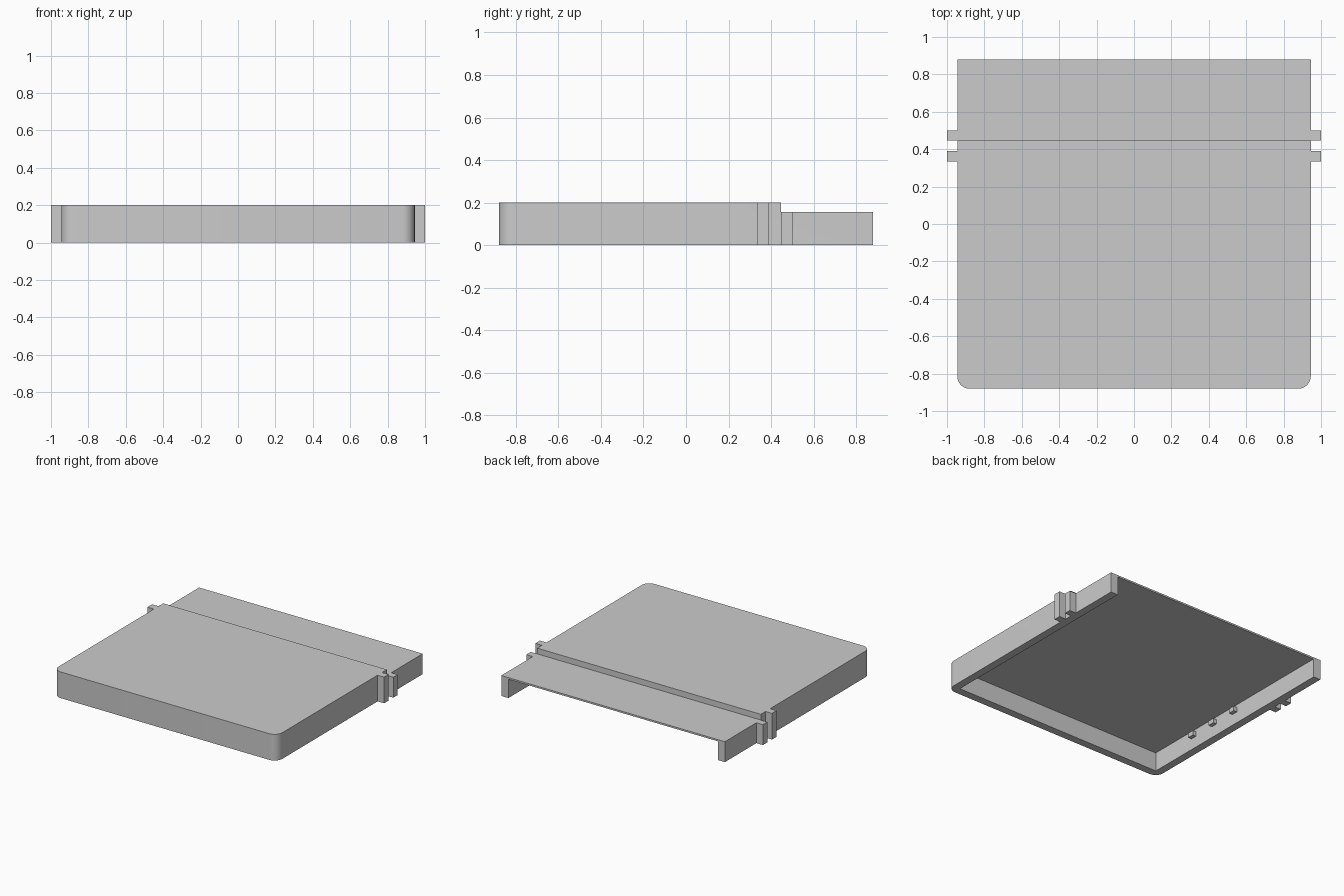
import bpy, bmesh, math

cube = bpy.data.objects.get("Cube")
if cube:
    bpy.data.objects.remove(cube, do_unlink=True)

# Single matte grey
grey = bpy.data.materials.new("matte_grey")
grey.use_nodes = True
colour = (0.6, 0.6, 0.6, 1)
grey.diffuse_color = colour
grey.node_tree.nodes["Principled BSDF"].inputs["Base Color"].default_value = colour

HALF_X, HALF_Y, HEIGHT = 0.945, 0.88, 0.2
WALL, CEILING, REAR_TOP, STEP_Y = 0.06, 0.143, 0.156, 0.447


def prism(name, outline, z0, z1):
    """Extrude a counter-clockwise outline between two heights."""
    bm = bmesh.new()
    base = bm.faces.new([bm.verts.new((x, y, z0)) for x, y in outline])
    top = bmesh.ops.extrude_face_region(bm, geom=[base])
    verts = [v for v in top["geom"] if isinstance(v, bmesh.types.BMVert)]
    bmesh.ops.translate(bm, verts=verts, vec=(0, 0, z1 - z0))
    bmesh.ops.recalc_face_normals(bm, faces=bm.faces)
    mesh = bpy.data.meshes.new(name)
    bm.to_mesh(mesh)
    bm.free()
    mesh.materials.append(grey)
    obj = bpy.data.objects.new(name, mesh)
    bpy.context.collection.objects.link(obj)
    return obj


def box(name, x0, x1, y0, y1, z0, z1):
    return prism(name, [(x0, y0), (x1, y0), (x1, y1), (x0, y1)], z0, z1)


def activate(obj):
    bpy.ops.object.select_all(action="DESELECT")
    obj.select_set(True)
    bpy.context.view_layer.objects.active = obj


def carve(obj, cutter):
    cutter.hide_render = True
    mod = obj.modifiers.new("carve", "BOOLEAN")
    mod.operation, mod.solver, mod.object = "DIFFERENCE", "EXACT", cutter
    activate(obj)
    bpy.ops.object.modifier_apply(modifier=mod.name)
    bpy.data.objects.remove(cutter, do_unlink=True)


# Tray cover with rounded front corners
radius, steps = 0.065, 8
outline = [(HALF_X, HALF_Y), (-HALF_X, HALF_Y)]
for side, start in ((-1, math.pi), (1, 1.5 * math.pi)):
    for i in range(steps + 1):
        a = start + i * math.pi / 2 / steps
        outline.append((side * (HALF_X - radius) + radius * math.cos(a),
                        radius - HALF_Y + radius * math.sin(a)))
cover = prism("cover_shell", outline, 0, HEIGHT)

# Lowered rear lip, and a cavity open below and at the back
carve(cover, box("rear_step_cutter", -2, 2, STEP_Y, 2, REAR_TOP, 1))
carve(cover, box("cavity_cutter", WALL - HALF_X, HALF_X - WALL,
                 WALL - HALF_Y, 2, -1, CEILING))
activate(cover)
bpy.ops.object.shade_smooth_by_angle(angle=math.radians(30))

# Side ribs and inner catches, repeated on both sides
for side, label in ((1, "left"), (-1, "right")):
    def side_box(name, inner, outer, *rest):
        x0, x1 = sorted((side * inner, side * outer))
        return box(f"{label}_{name}", x0, x1, *rest)

    side_box("front_rib", HALF_X - 0.005, 1, 0.335, 0.39, 0, HEIGHT)
    side_box("rear_rib", HALF_X - 0.005, 1, STEP_Y, 0.5, 0, REAR_TOP)
    inside = HALF_X - WALL
    for i in range(3):
        y = -0.41 + 0.22 * i
        side_box(f"inner_catch_{i + 1}", inside - 0.03, inside + 0.005,
                 y - 0.025, y + 0.025, 0.085, 0.12)
